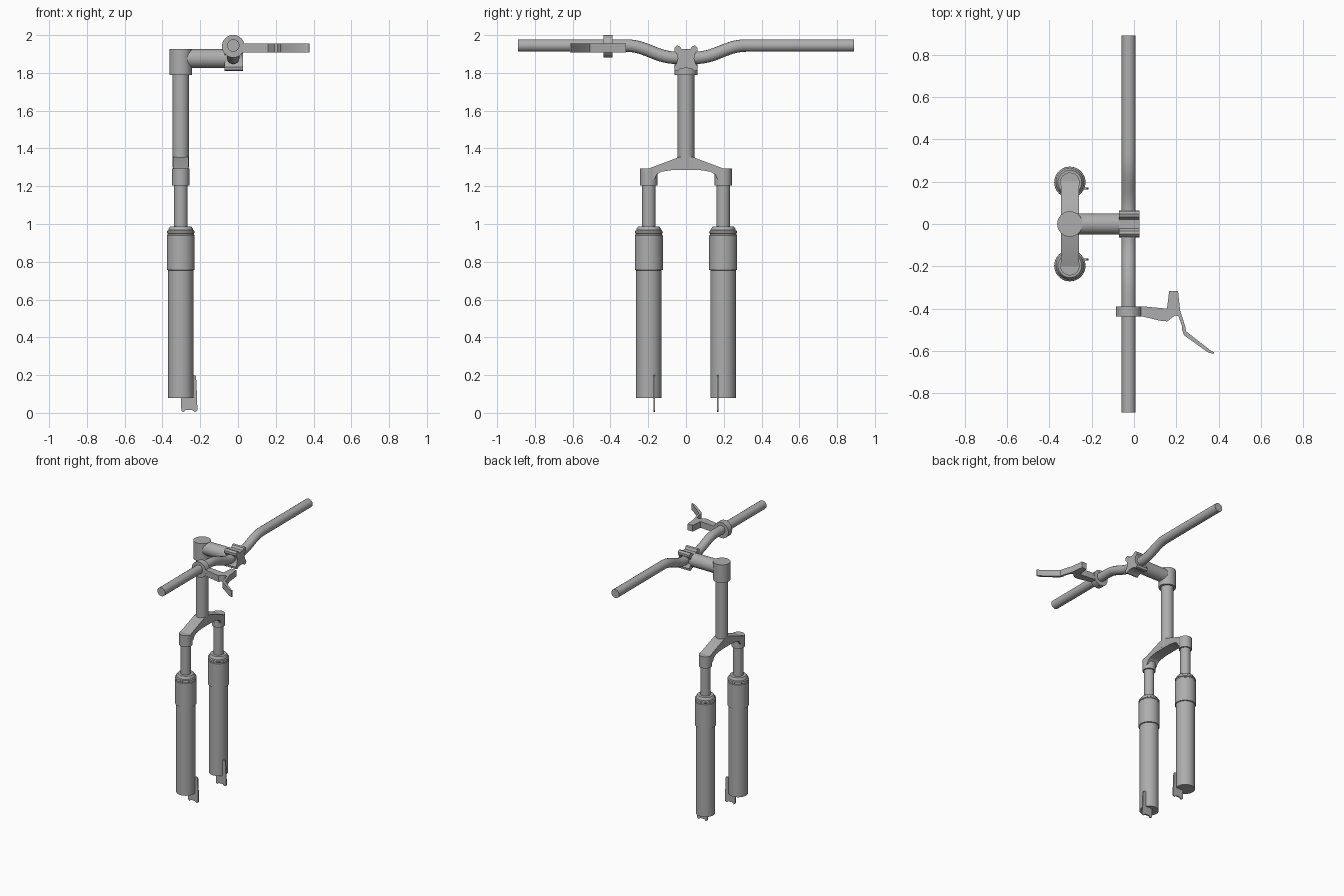
import bpy
import bmesh
from math import pi, radians
from mathutils import Vector

cube = bpy.data.objects.get("Cube")
if cube:
    bpy.data.objects.remove(cube, do_unlink=True)

metal = bpy.data.materials.new("grey metal")
metal.use_nodes = True
GREY = (0.42, 0.42, 0.42, 1)
metal.diffuse_color = GREY
metal.node_tree.nodes["Principled BSDF"].inputs["Base Color"].default_value = GREY

FORK_X, BAR_X, LEG_Y = -0.303, -0.025, 0.197


def finish(obj, name, angle=35):
    obj.name = name
    obj.data.materials.clear()
    obj.data.materials.append(metal)
    bpy.ops.object.select_all(action='DESELECT')
    obj.select_set(True)
    bpy.context.view_layer.objects.active = obj
    bpy.ops.object.shade_smooth_by_angle(angle=radians(angle))
    return obj


def from_bmesh(bm, name):
    bmesh.ops.recalc_face_normals(bm, faces=bm.faces)
    mesh = bpy.data.meshes.new(name)
    bm.to_mesh(mesh)
    bm.free()
    obj = bpy.data.objects.new(name, mesh)
    bpy.context.collection.objects.link(obj)
    return finish(obj, name)


def lathe(name, profile, x, y, steps=40):
    """Spin (radius, height) points round an upright axis."""
    bm = bmesh.new()
    pts = [(0, profile[0][1])] + profile + [(0, profile[-1][1])]
    verts = [bm.verts.new((x + r, y, z)) for r, z in pts]
    edges = [bm.edges.new(pair) for pair in zip(verts, verts[1:])]
    bmesh.ops.spin(bm, geom=verts + edges, cent=(x, y, 0), axis=(0, 0, 1),
                   angle=2 * pi, steps=steps)
    bmesh.ops.remove_doubles(bm, verts=bm.verts, dist=0.0005)
    return from_bmesh(bm, name)


def rod(name, radius, start, end):
    """Straight round rod between two points."""
    a, b = Vector(start), Vector(end)
    bpy.ops.mesh.primitive_cylinder_add(vertices=40, radius=radius, depth=(b - a).length,
                                        location=(a + b) / 2,
                                        rotation=(b - a).to_track_quat('Z', 'Y').to_euler())
    return finish(bpy.context.object, name)


def prism(name, outline, place, depth):
    """Extrude an outline; place maps each 2D point into space."""
    bm = bmesh.new()
    face = bm.faces.new([bm.verts.new(place(*p)) for p in outline])
    grown = bmesh.ops.extrude_face_region(bm, geom=[face])
    moved = [v for v in grown["geom"] if isinstance(v, bmesh.types.BMVert)]
    bmesh.ops.translate(bm, verts=moved, vec=depth)
    return from_bmesh(bm, name)


def mirrored(half):
    return half + [(-a, b) for a, b in reversed(half) if a > 0]


# Fork legs, sockets and dropouts
LEG = [(0.067, 0.08), (0.067, 0.755), (0.074, 0.757), (0.074, 0.94), (0.07, 0.943),
       (0.07, 0.95), (0.074, 0.953), (0.073, 0.962), (0.066, 0.967), (0.066, 0.972),
       (0.056, 0.987), (0.036, 0.988)]
DROPOUT = [(-0.303, 0.08), (-0.30, 0.012), (-0.29, 0.004), (-0.276, 0.016),
           (-0.243, 0.016), (-0.228, 0.004), (-0.215, 0.012), (-0.217, 0.09),
           (-0.222, 0.195), (-0.235, 0.2), (-0.303, 0.2)]
for side, sign in (("left", 1), ("right", -1)):
    y = sign * LEG_Y
    lathe(side + "_lower_leg", LEG, FORK_X, y)
    rod(side + "_stanchion", 0.036, (FORK_X, y, 0.95), (FORK_X, y, 1.25))
    rod(side + "_crown_socket", 0.046, (FORK_X, y, 1.205), (FORK_X, y, 1.293))
    prism(side + "_dropout", DROPOUT,
          lambda a, b: (a, sign * 0.168 - 0.005, b), (0, 0.01, 0))

# Arched fork crown
crown = mirrored([(0, 1.358), (0.035, 1.355), (0.2, 1.293), (0.2, 1.22), (0.165, 1.24),
                  (0.155, 1.262), (0.13, 1.277), (0.07, 1.286), (0, 1.287)])
prism("fork_crown", crown, lambda a, b: (FORK_X - 0.042, a, b), (0.084, 0, 0))

# Steerer and stem
rod("steerer_tube", 0.044, (FORK_X, 0, 1.3), (FORK_X, 0, 1.85))
rod("steerer_clamp", 0.06, (FORK_X, 0, 1.79), (FORK_X, 0, 1.927))
rod("stem", 0.05, (FORK_X, 0, 1.876), (-0.06, 0, 1.876))

# Four-lobed bar clamp
clamp = mirrored([(0, 1.925), (0.022, 1.926), (0.033, 1.941), (0.048, 1.945), (0.061, 1.933),
                  (0.061, 1.916), (0.047, 1.9), (0.043, 1.875), (0.05, 1.85), (0.063, 1.832),
                  (0.06, 1.815), (0.045, 1.81), (0.03, 1.822), (0, 1.826)])
prism("bar_clamp", clamp, lambda a, b: (-0.072, a, b), (0.098, 0, 0))

# Handlebar with a dropped middle
curve = bpy.data.curves.new("handlebar", 'CURVE')
curve.dimensions = '3D'
curve.bevel_depth = 0.033
curve.bevel_resolution = 6
curve.use_fill_caps = True
stations = [(-0.89, 1.945), (-0.32, 1.945), (-0.05, 1.88), (0.05, 1.88), (0.32, 1.945), (0.89, 1.945)]
spline = curve.splines.new('BEZIER')
spline.resolution_u = 14
spline.bezier_points.add(len(stations) - 1)
for point, (y, z) in zip(spline.bezier_points, stations):
    reach = 0.03 if abs(y) < 0.1 else 0.11
    inner = 0.11
    back, ahead = (inner, reach) if y < 0 else (reach, inner)
    if abs(y) > 0.2:
        back = ahead = 0.11
    point.co = (BAR_X, y, z)
    point.handle_left = (BAR_X, y - back, z)
    point.handle_right = (BAR_X, y + ahead, z)
bar = bpy.data.objects.new("handlebar", curve)
bpy.context.collection.objects.link(bar)
bpy.ops.object.select_all(action='DESELECT')
bar.select_set(True)
bpy.context.view_layer.objects.active = bar
bpy.ops.object.convert(target='MESH')
finish(bpy.context.object, "handlebar")

# Brake lever on its collar
rod("brake_collar", 0.06, (BAR_X, -0.437, 1.941), (BAR_X, -0.39, 1.941))
LEVER = [(0.02, -0.392), (0.05, -0.39), (0.156, -0.40), (0.166, -0.317), (0.208, -0.317),
         (0.218, -0.41), (0.242, -0.483), (0.246, -0.507), (0.365, -0.6), (0.378, -0.605),
         (0.376, -0.614), (0.35, -0.607), (0.237, -0.526), (0.226, -0.498), (0.226, -0.48),
         (0.21, -0.436), (0.194, -0.431), (0.158, -0.46), (0.128, -0.458), (0.035, -0.436), (0.02, -0.435)]
prism("brake_lever", LEVER, lambda a, b: (a, b, 1.907), (0, 0, 0.048))
